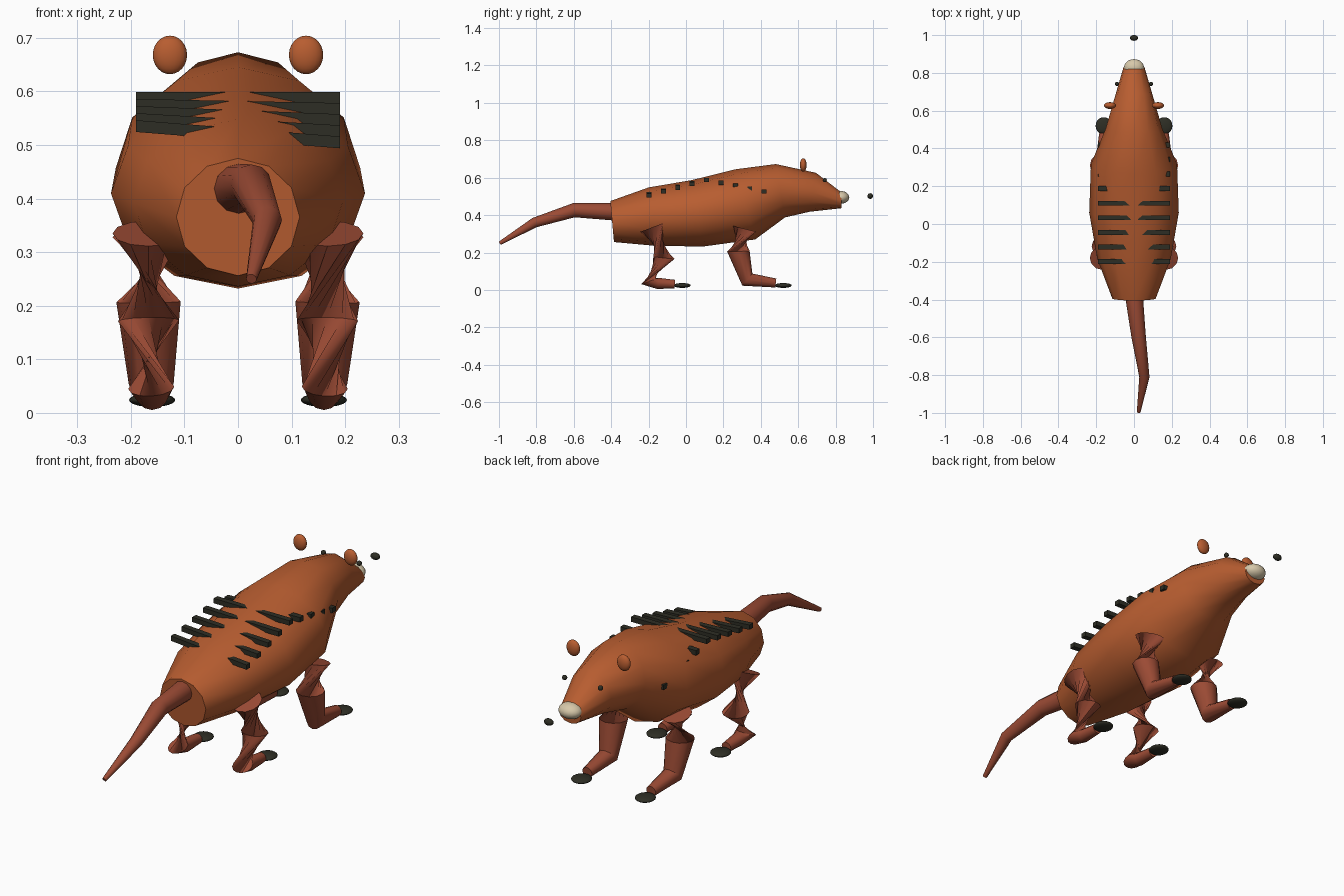
import bpy, bmesh, math
from mathutils import Vector

cube = bpy.data.objects.get("Cube")
if cube:
    bpy.data.objects.remove(cube)


def material(name, rgb):
    m = bpy.data.materials.new(name)
    m.use_nodes = True
    m.diffuse_color = (*rgb, 1)
    m.node_tree.nodes["Principled BSDF"].inputs["Base Color"].default_value = (*rgb, 1)
    return m


FUR = material("orange fur", (0.48, 0.11, 0.03))
LIMB = material("russet limb", (0.33, 0.07, 0.035))
DARK = material("dark stripe", (0.027, 0.027, 0.018))
CREAM = material("cream muzzle", (0.68, 0.58, 0.40))


def finish(bm, name, mat, angle=40):
    bmesh.ops.recalc_face_normals(bm, faces=bm.faces)
    mesh = bpy.data.meshes.new(name)
    bm.to_mesh(mesh)
    bm.free()
    ob = bpy.data.objects.new(name, mesh)
    bpy.context.collection.objects.link(ob)
    mesh.materials.append(mat)
    bpy.ops.object.select_all(action="DESELECT")
    ob.select_set(True)
    bpy.context.view_layer.objects.active = ob
    bpy.ops.object.shade_smooth_by_angle(angle=math.radians(angle))
    return ob


def skin(name, sections, sides, mat, shifts=(), angle=40):
    """Bridge elliptical sections (centre, side axis, up axis); shifts twist a span."""
    bm = bmesh.new()
    rings = []
    for c, side, up in sections:
        angles = [math.tau * i / sides for i in range(sides)]
        rings.append([bm.verts.new(c + side * math.sin(a) + up * math.cos(a)) for a in angles])
    total = 0
    for k, (a, b) in enumerate(zip(rings, rings[1:])):
        start = total
        total += shifts[k] if k < len(shifts) else 0
        for i in range(sides):
            j = i + 1
            bm.faces.new((a[(i + start) % sides], a[(j + start) % sides],
                          b[(j + total) % sides], b[(i + total) % sides]))
    bm.faces.new(rings[0])
    bm.faces.new(rings[-1])
    return finish(bm, name, mat, angle)


def tube(name, path, radii, sides, mat, shifts=()):
    pts = [Vector(p) for p in path]
    sections = []
    for i, p in enumerate(pts):
        t = Vector()
        if i:
            t += (p - pts[i - 1]).normalized()
        if i < len(pts) - 1:
            t += (pts[i + 1] - p).normalized()
        t.normalize()
        side = (Vector((1, 0, 0)) - t * t.x).normalized()
        sections.append((p, side * radii[i], side.cross(t) * radii[i]))
    return skin(name, sections, sides, mat, shifts)


def ellipsoid(name, centre, size, mat):
    bm = bmesh.new()
    bmesh.ops.create_uvsphere(bm, u_segments=20, v_segments=12, radius=1)
    bmesh.ops.scale(bm, vec=size, verts=bm.verts)
    bmesh.ops.translate(bm, vec=centre, verts=bm.verts)
    return finish(bm, name, mat, 60)


# Body and head: top y, top z, bottom y, bottom z, half width
profile = [(-0.405, 0.475, -0.385, 0.256, 0.115), (-0.20, 0.548, -0.165, 0.236, 0.195),
           (0.03, 0.587, 0.09, 0.232, 0.237), (0.265, 0.645, 0.37, 0.27, 0.228),
           (0.48, 0.673, 0.53, 0.388, 0.15), (0.695, 0.626, 0.66, 0.418, 0.10),
           (0.834, 0.519, 0.83, 0.437, 0.055)]
body = []
for ty, tz, by, bz, w in profile:
    top, bottom = Vector((0, ty, tz)), Vector((0, by, bz))
    body.append(((top + bottom) / 2, Vector((w, 0, 0)), (top - bottom) / 2))
skin("body", body, 12, FUR)

# Tail
tube("tail", [(0, -0.38, 0.418), (0.025, -0.60, 0.426), (0.055, -0.81, 0.36), (0.025, -0.995, 0.25)],
     [0.047, 0.038, 0.027, 0.01], 12, LIMB)

# Face
ellipsoid("muzzle", (0, 0.828, 0.495), (0.053, 0.045, 0.034), CREAM)
ellipsoid("nose", (0, 0.985, 0.502), (0.022, 0.015, 0.015), DARK)

# Legs, claws, ears and eyes on both sides
for s, tag in ((1, "left"), (-1, "right")):
    x = 0.167 * s
    tube(tag + "_hind_leg",
         [(x, -0.18, 0.335), (x, -0.118, 0.172), (x * 0.97, -0.20, 0.047),
          (x * 0.96, -0.15, 0.035), (x * 0.96, -0.06, 0.031)],
         [0.067, 0.057, 0.043, 0.03, 0.023], 12, LIMB, (5 * s, 5 * s))
    tube(tag + "_front_leg",
         [(x, 0.31, 0.328), (x, 0.28, 0.207), (x * 0.97, 0.328, 0.055), (x * 0.96, 0.48, 0.037)],
         [0.067, 0.06, 0.042, 0.024], 12, LIMB, (5 * s,))
    ellipsoid(tag + "_hind_claw", (x * 0.96, -0.02, 0.024), (0.043, 0.045, 0.013), DARK)
    ellipsoid(tag + "_front_claw", (x * 0.96, 0.52, 0.024), (0.043, 0.045, 0.013), DARK)
    ellipsoid(tag + "_ear", (0.127 * s, 0.627, 0.668), (0.032, 0.018, 0.036), FUR)
    ellipsoid(tag + "_eye", (0.09 * s, 0.742, 0.587), (0.011, 0.011, 0.011), DARK)

# Back stripes: bars that tilt away from the middle one
for i in range(-4, 5):
    bm = bmesh.new()
    bmesh.ops.create_cube(bm, size=1)
    bmesh.ops.scale(bm, vec=(0.38, 0.026, 0.022), verts=bm.verts)
    height = 0.588 - (0.017 if i < 0 else 0.019) * abs(i)
    for v in bm.verts:
        v.co.z += v.co.x * 0.02 * i
    bmesh.ops.translate(bm, vec=(0, 0.11 + 0.077 * i, height), verts=bm.verts)
    finish(bm, "back_stripe_%d" % (i + 5), DARK, 30)
